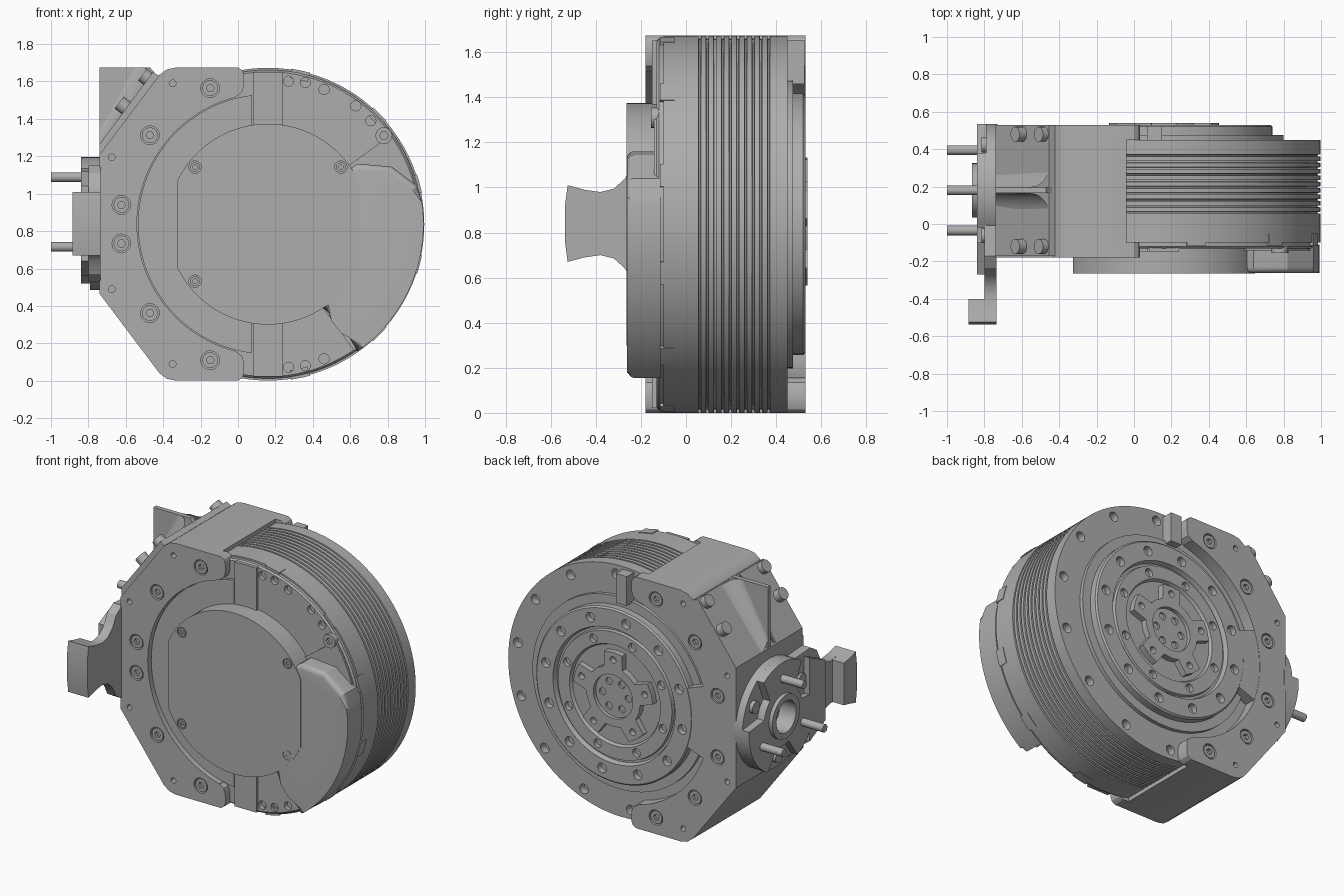
import bpy, bmesh
from math import sin, cos, pi, radians, sqrt
from mathutils import Vector

if "Cube" in bpy.data.objects:
    bpy.data.objects.remove(bpy.data.objects["Cube"])

CX, CZ, R = 0.16, 0.837, 0.836
grey = bpy.data.materials.new("machined_grey")
grey.use_nodes = True
grey.diffuse_color = (0.42, 0.42, 0.42, 1)
grey.node_tree.nodes["Principled BSDF"].inputs["Base Color"].default_value = (0.42, 0.42, 0.42, 1)


def finish(name, bm):
    bmesh.ops.recalc_face_normals(bm, faces=bm.faces)
    me = bpy.data.meshes.new(name)
    bm.to_mesh(me)
    bm.free()
    me.materials.append(grey)
    me.shade_smooth()
    me.set_sharp_from_angle(angle=radians(28))
    ob = bpy.data.objects.new(name, me)
    bpy.context.scene.collection.objects.link(ob)
    return ob


def add_prism(bm, pts, a, b, axis="y"):
    place = (lambda p, t: (p[0], t, p[1])) if axis == "y" else (lambda p, t: (t, p[0], p[1]))
    lo = [bm.verts.new(place(p, a)) for p in pts]
    hi = [bm.verts.new(place(p, b)) for p in pts]
    n = len(pts)
    bm.faces.new(lo)
    top = bm.faces.new(hi[::-1])
    for i in range(n):
        bm.faces.new((lo[i], lo[(i + 1) % n], hi[(i + 1) % n], hi[i]))
    return top


def prism(name, pts, a, b, axis="y"):
    bm = bmesh.new()
    add_prism(bm, pts, a, b, axis)
    return finish(name, bm)


def arc(r, a0, a1, n=24, cx=CX, cz=CZ):
    return [(cx + r * cos(radians(a0 + (a1 - a0) * i / n)),
             cz + r * sin(radians(a0 + (a1 - a0) * i / n))) for i in range(n + 1)]


def circle(cx, cz, r, n=20):
    return arc(r, 0, 360, n, cx, cz)[:-1]


def ring_points(r, angles):
    return [(CX + r * cos(radians(a)), CZ + r * sin(radians(a))) for a in angles]


def cylinders(name, centres, r, a, b, n=20, axis="y"):
    bm = bmesh.new()
    for c in centres:
        add_prism(bm, circle(c[0], c[1], r, n), a, b, axis)
    return finish(name, bm)


def drill(ob, centres, r, a, b, n=20, axis="y"):
    # Cut holes, bake the result and discard the cutter
    cutter = cylinders("hole_cutter", centres, r, a, b, n, axis)
    mod = ob.modifiers.new("holes", "BOOLEAN")
    mod.operation, mod.solver, mod.object = "DIFFERENCE", "EXACT", cutter
    dg = bpy.context.evaluated_depsgraph_get()
    me = bpy.data.meshes.new_from_object(ob.evaluated_get(dg))
    ob.modifiers.clear()
    ob.data = me
    me.set_sharp_from_angle(angle=radians(28))
    bpy.data.objects.remove(cutter)


def screws(name, centres, r, a, b):
    heads = cylinders(name, centres, r, a, b)
    outer = min(a, b) if a < 0 else max(a, b)
    drill(heads, centres, r * 0.5, outer - 0.02, outer + 0.02, 6)


def lathe(name, profile, n=96):
    # Profile of (radius, y) revolved about the drum axis
    bm = bmesh.new()
    rings = [[bm.verts.new((x, y, z)) for x, z in circle(CX, CZ, r, n)] for r, y in profile]
    for p, q in zip(rings, rings[1:]):
        for i in range(n):
            bm.faces.new((p[i], p[(i + 1) % n], q[(i + 1) % n], q[i]))
    bm.faces.new(rings[0])
    bm.faces.new(rings[-1])
    return finish(name, bm)


def rod(name, p, q, r, n=20):
    p, q = Vector(p), Vector(q)
    bm = bmesh.new()
    rot = (q - p).to_track_quat("Z", "Y").to_matrix().to_4x4()
    rot.translation = (p + q) / 2
    bmesh.ops.create_cone(bm, cap_ends=True, segments=n, radius1=r, radius2=r,
                          depth=(q - p).length, matrix=rot)
    return finish(name, bm)


# Ribbed drum
profile = [(0.80, -0.10), (R, -0.10), (R, 0.05)]
for i in range(10):
    y = 0.055 + i * 0.034
    profile += [(R, y), (R - 0.014, y + 0.002), (R - 0.014, y + 0.009), (R, y + 0.011)]
drum = lathe("ribbed_drum", profile + [(R, 0.45), (0.60, 0.45)])
drill(drum, ring_points(0.775, range(-95, 90, 26)), 0.032, 0.40, 0.50)
for a in (-78, -44.5, -15, 15, 44.5, 78):
    prism("rim_tab", arc(R + 0.004, a - 3.5, a + 3.5, 4) + arc(0.79, a + 3.5, a - 3.5, 4), -0.115, -0.05)

# Front cover
rim_holes = [(x, CZ + s * h) for s in (-1, 1) for x, h in ((0.27, 0.765), (0.36, 0.757), (0.46, 0.72))]
rim_holes += [(0.63, 1.47), (0.71, 1.39)]
bosses = [(0.78, 1.31), (0.78, 0.37)]
cover = lathe("front_cover", [(0.5, -0.09), (0.825, -0.09), (0.825, -0.12), (0.815, -0.13), (0.5, -0.13)])
drill(cover, rim_holes, 0.027, -0.2, -0.10)
screws("cover_screws", bosses, 0.045, -0.12, -0.155)
prism("cover_left_step", arc(0.695, 97, 263, 48), -0.15, -0.12)
for s in (-1, 1):
    prism("cover_spoke", [(0.08, CZ + s * 0.5), (0.24, CZ + s * 0.5), (0.24, CZ + s * 0.815), (0.08, CZ + s * 0.815)], -0.15, -0.12)
prism("cover_sector", arc(0.81, -36, 36, 20) + arc(0.5, 36, -36, 16), -0.142, -0.12)

# Flat-sided front cap
cap_screws = [(CX + sx * 0.39, CZ + sz * 0.305) for sx in (-1, 1) for sz in (-1, 1)]
cap = prism("front_cap", arc(0.537, 25, 155, 40) + arc(0.537, 205, 335, 40), -0.265, -0.12)
drill(cap, cap_screws, 0.033, -0.3, -0.255)
screws("cap_screws", cap_screws, 0.026, -0.25, -0.264)

# Rounded cable bulge
bm = bmesh.new()
outline = [(0.55, 1.10), (0.64, 1.16), (0.82, 1.145), (0.96, 1.04)]
outline += arc(0.832, 8, -55, 24) + [(0.58, 0.27), (0.52, 0.345), (0.45, 0.39)]
top = add_prism(bm, outline, -0.11, -0.262)
bmesh.ops.bevel(bm, geom=list(top.edges), offset=0.075, segments=5, profile=0.5, affect="EDGES", clamp_overlap=True)
finish("cable_bulge", bm)
prism("bulge_flange", [(0.44, 0.41), (0.62, 0.16), (0.65, 0.18), (0.50, 0.42)], -0.17, -0.12)

# C-shaped bracket: two plates joined by a solid web
left = [(-0.33, 1.675), (-0.38, 1.665), (-0.42, 1.635), (-0.74, 1.21),
        (-0.74, 0.465), (-0.42, 0.04), (-0.38, 0.01), (-0.33, 0)]


def bracket(name, a, b, x, lobe):
    end = [(x, 0.0)]
    if lobe:
        end = [(0.0, 0.0), (0.022, 0.015), (0.032, 0.04), (0.032, 0.10), (0.02, 0.135), (-0.01, 0.155)]
    x_in = end[-1][0]
    turn = 90 + 180 / pi * abs((CX - x_in) / 0.70) * 1.01
    inner = arc(0.70, 360 - turn, turn, 48)
    return prism(name, left + end + inner + [(px, 1.675 - pz) for px, pz in end[::-1]], a, b)


front_bolts = ring_points(0.79, (113, 143, 172.5, 187.5, 217, 247))
back_bolts = ring_points(0.79, (113, 139, 165, 195, 221, 247))
pin_holes = [(-0.35, 1.59), (-0.675, 1.195), (-0.675, 0.49), (-0.35, 0.09)]
bracket("bracket_web", -0.10, 0.45, -0.04, False)
for name, a, b, out, bolts in (("front", -0.18, -0.10, -0.18, front_bolts), ("back", 0.45, 0.53, 0.53, back_bolts)):
    plate = bracket(name + "_bracket_plate", a, b, 0, True)
    inward = 0.03 if out < 0 else -0.03
    drill(plate, bolts, 0.05, out - 0.03, out + 0.03)
    drill(plate, pin_holes, 0.018, out - 0.04, out + 0.04)
    screws(name + "_bracket_screws", bolts, 0.042, out + inward * 1.1, out + inward * 0.15)
prism("back_bracket_infill", arc(0.72, 160, 200, 16) + arc(0.56, 200, 160, 16), 0.45, 0.528)
prism("back_saddle", [(0.07, 1.46), (0.15, 1.46), (0.15, 1.655), (0.07, 1.655)], 0.44, 0.525)

# Corner mount: sloped flange, triangular web with fillets, four bolts
prism("mount_flange", [(-0.74, 1.20), (-0.74, 1.265), (-0.455, 1.65), (-0.42, 1.63)], -0.17, 0.53)
prism("mount_web", [(-0.74, 1.25), (-0.74, 1.675), (-0.47, 1.675), (-0.44, 1.64)], 0.165, 0.195)
normal, base, tip = Vector((-0.795, 0, 0.606)), Vector((-0.74, 0, 1.255)), Vector((-0.45, 0, 1.64))
fillet = [(0.13 - 0.13 * sin(t * pi / 12), 0.03 + 0.13 - 0.13 * cos(t * pi / 12)) for t in range(7)]
section = [(h, 0.18 - w + 0.015) for h, w in fillet[::-1]] + [(h, 0.18 + w - 0.015) for h, w in fillet]
bm = bmesh.new()
ends = []
for origin in (base, tip):
    row = []
    for h, y in section:
        v = origin + normal * h
        row.append(bm.verts.new((max(v.x, -0.74), y, min(v.z, 1.675))))
    ends.append(row)
for i in range(len(section) - 1):
    bm.faces.new((ends[0][i], ends[0][i + 1], ends[1][i + 1], ends[1][i]))
finish("mount_fillet", bm)
for x, z in ((-0.60, 1.46), (-0.475, 1.61)):
    for y in (-0.12, 0.48):
        p = Vector((x, y, z))
        rod("mount_bolt", p - normal * 0.03, p + normal * 0.045, 0.04)

# Back bearing ring and output hub
lathe("back_step", [(0.5, 0.44), (0.64, 0.44), (0.64, 0.475), (0.5, 0.475)])
ring = lathe("back_ring", [(0.4, 0.44), (0.58, 0.44), (0.58, 0.52), (0.57, 0.53), (0.45, 0.53), (0.44, 0.50),
                           (0.425, 0.50), (0.42, 0.52), (0.335, 0.52), (0.325, 0.50), (0.05, 0.50)])
drill(ring, ring_points(0.51, range(10, 370, 30)), 0.032, 0.49, 0.6)
drill(ring, ring_points(0.375, range(20, 380, 45)), 0.028, 0.49, 0.6)
star = []
for k in range(5):
    a = 90 + k * 72
    star += ring_points(0.295, [a - 13, a, a + 13]) + ring_points(0.20, [a + 20, a + 36, a + 52])
hub = prism("output_star", star, 0.49, 0.54)
drill(hub, [(CX, CZ)], 0.145, 0.515, 0.6, 40)
drill(hub, ring_points(0.245, range(90, 450, 72)), 0.022, 0.50, 0.6)
drill(hub, ring_points(0.095, range(0, 360, 60)), 0.024, 0.495, 0.6)

# Side connector with socket and three pins
PY, PZ = 0.18, 0.84
flange = prism("connector_base", circle(PY, PZ, 0.355, 64), -0.79, -0.73, "x")
lobes = []
for k in range(3):
    a = 90 + k * 120
    lobes += arc(0.355, a - 34, a + 34, 10, PY, PZ) + arc(0.20, a + 42, a + 78, 6, PY, PZ)
clover = prism("connector_clover", lobes, -0.84, -0.78, "x")
collar = prism("connector_collar", circle(PY, PZ, 0.145, 40), -0.865, -0.78, "x")
for part in (flange, clover, collar):
    drill(part, [(PY, PZ)], 0.105, -0.9, -0.745, 32, "x")
spots = arc(0.248, 90, 330, 2, PY, PZ)
cylinders("connector_pins", spots, 0.026, -1.0, -0.75, 20, "x")
cylinders("connector_screws", arc(0.28, 30, 270, 2, PY, PZ), 0.04, -0.815, -0.77, 20, "x")

# Forward arm with a block at its end
half = [(0.0, 0.30), (-0.17, 0.31), (-0.235, 0.27), (-0.27, 0.20), (-0.32, 0.155), (-0.38, 0.14),
        (-0.45, 0.15), (-0.525, 0.17), (-0.537, 0.08)]
prism("forward_arm", [(y, PZ + h) for y, h in half] + [(y, PZ - h) for y, h in half[::-1]], -0.80, -0.735, "x")
block = [(-0.40, 0.14), (-0.45, 0.15), (-0.525, 0.17), (-0.537, 0.08)]
prism("arm_block", [(y, PZ + h) for y, h in block] + [(y, PZ - h) for y, h in block[::-1]], -0.885, -0.735, "x")
prism("arm_root", [(-0.27, 0.64), (-0.27, 1.04), (-0.10, 1.12), (-0.10, 0.56)], -0.84, -0.735, "x")
